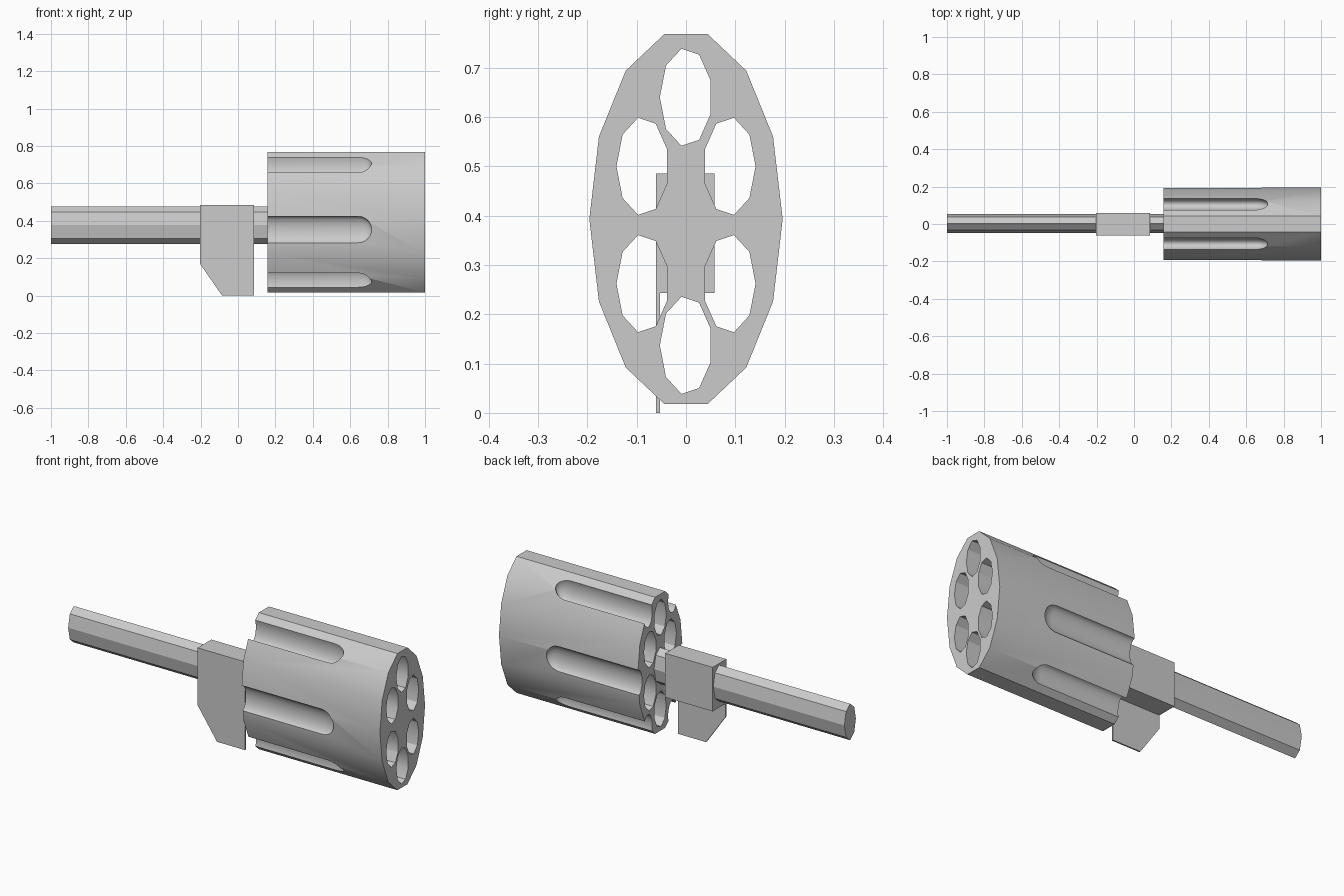
import bpy, bmesh
from math import sin, cos, pi, radians

if "Cube" in bpy.data.objects:
    bpy.data.objects.remove(bpy.data.objects["Cube"])


def tube(bm, n, phase, ry, rz, cy, cz, stations):
    """Closed n-sided tube along x; stations are (x, radius factor)."""
    rings = []
    for x, s in stations:
        rings.append([bm.verts.new((x,
                                    cy + ry * s * cos(phase + 2 * pi * i / n),
                                    cz + rz * s * sin(phase + 2 * pi * i / n)))
                      for i in range(n)])
    for a, b in zip(rings, rings[1:]):
        for i in range(n):
            j = (i + 1) % n
            bm.faces.new((a[i], a[j], b[j], b[i]))
    bm.faces.new(rings[0][::-1])
    bm.faces.new(rings[-1])


def finish(bm, name):
    bmesh.ops.recalc_face_normals(bm, faces=bm.faces)
    me = bpy.data.meshes.new(name)
    bm.to_mesh(me)
    bm.free()
    ob = bpy.data.objects.new(name, me)
    bpy.context.collection.objects.link(ob)
    return ob


# Drum body: 14-sided, squashed in y
bm = bmesh.new()
tube(bm, 14, 0, 0.196, 0.385, 0, 0.393, [(0.157, 1), (1.0, 1)])
drum = finish(bm, "drum")

# Cutters: six through-holes and six round-ended flutes
bm = bmesh.new()
for cy, cz, phase in [(0, 0.64, pi), (0, 0.137, pi),
                      (0.088, 0.5, 0), (0.088, 0.262, 0),
                      (-0.088, 0.5, pi), (-0.088, 0.262, pi)]:
    tube(bm, 9, phase, 0.053, 0.1, cy, cz, [(0.05, 1), (1.1, 1)])
cap = [(0.642 + 0.073 * sin(t), cos(t))
       for t in (radians(a) for a in (0, 15, 30, 45, 60, 75, 87))]
for side in (-1, 1):
    for cy, cz in [(0.106, 0.70), (0.194, 0.352), (0.106, 0.073)]:
        tube(bm, 24, 0.05, 0.037, 0.073, side * cy, cz, [(0.05, 1)] + cap)
cutter = finish(bm, "drum_cutter")

mod = drum.modifiers.new("holes_and_flutes", 'BOOLEAN')
mod.operation = 'DIFFERENCE'
mod.solver = 'EXACT'
mod.object = cutter
bpy.context.view_layer.objects.active = drum
drum.select_set(True)
bpy.ops.object.modifier_apply(modifier=mod.name)
bpy.data.objects.remove(cutter)
bpy.ops.object.shade_smooth_by_angle(angle=radians(30))

# Eight-sided axle
bm = bmesh.new()
tube(bm, 8, 0, 0.05, 0.1, 0.003, 0.377, [(-1.0, 1), (0.17, 1)])
finish(bm, "axle")


def plate(name, profile, y0, y1):
    """Extrude an x-z outline from y0 to y1."""
    bm = bmesh.new()
    face = bm.faces.new([bm.verts.new((x, y0, z)) for x, z in profile])
    ext = bmesh.ops.extrude_face_region(bm, geom=[face])
    for v in ext["geom"]:
        if isinstance(v, bmesh.types.BMVert):
            v.co.y = y1
    return finish(bm, name)


# Mounting block and its thin chamfered side plate
plate("block", [(-0.203, 0.243), (0.086, 0.243), (0.086, 0.485), (-0.203, 0.485)],
      -0.053, 0.058)
plate("side_plate", [(-0.203, 0.17), (-0.085, 0), (0.086, 0), (0.086, 0.485), (-0.203, 0.485)],
      -0.061, -0.053)
